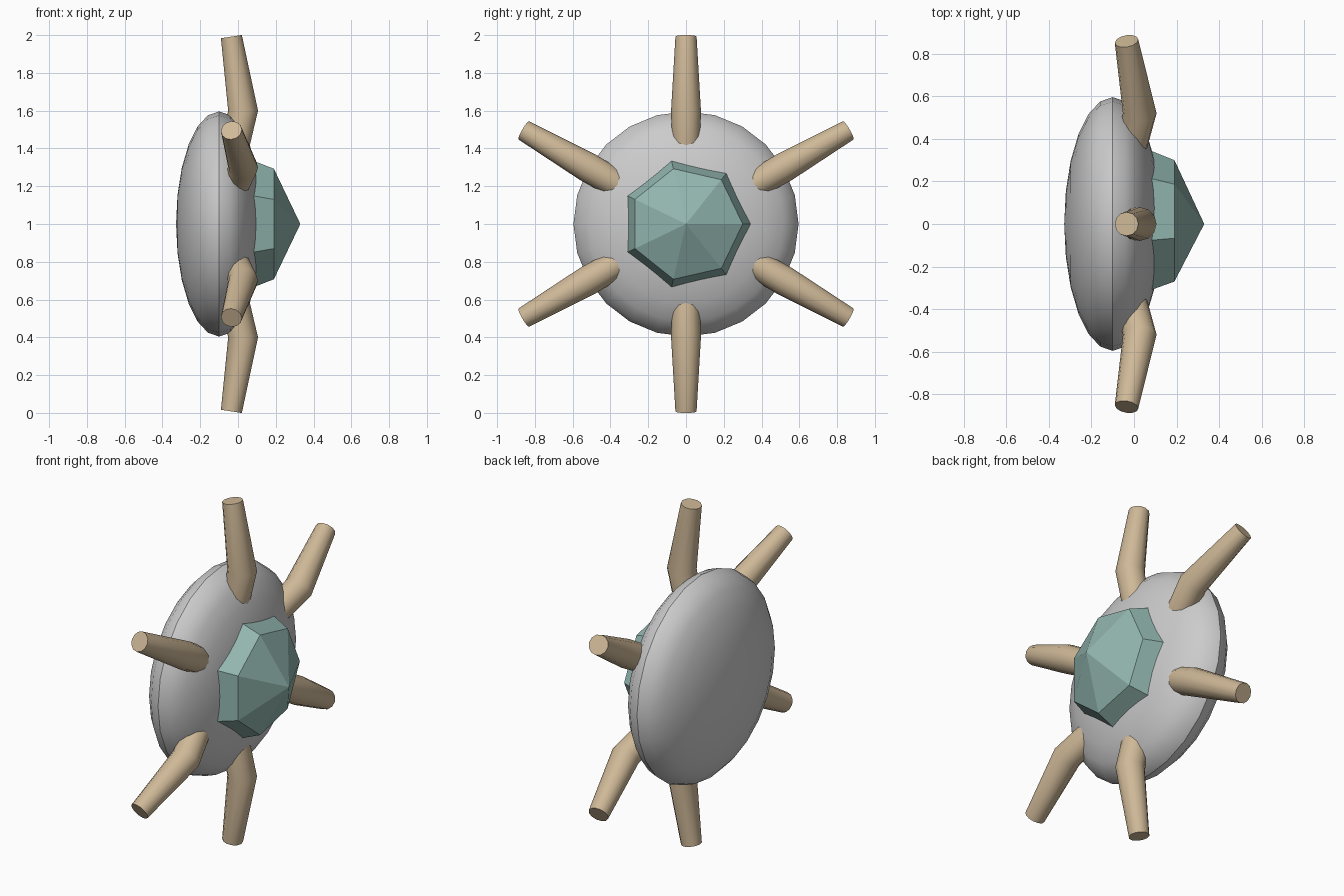
import bpy, bmesh
from math import sin, cos, pi, radians
from mathutils import Vector, Matrix

if "Cube" in bpy.data.objects:
    bpy.data.objects.remove(bpy.data.objects["Cube"])


def material(name, rgb):
    m = bpy.data.materials.new(name)
    m.diffuse_color = (*rgb, 1)
    m.use_nodes = True
    m.node_tree.nodes["Principled BSDF"].inputs["Base Color"].default_value = m.diffuse_color
    return m


def loft(name, rings, mat=None, apex=None, smooth=False):
    """Skin matching rings of points; cap the start, and cap or point the end."""
    bm = bmesh.new()
    loops = [[bm.verts.new(p) for p in r] for r in rings]
    n = len(loops[0])
    for a, b in zip(loops, loops[1:]):
        for i in range(n):
            j = (i + 1) % n
            bm.faces.new((a[i], a[j], b[j], b[i]))
    bm.faces.new(loops[0][::-1])
    if apex:
        tip = bm.verts.new(apex)
        for i in range(n):
            bm.faces.new((loops[-1][i], loops[-1][(i + 1) % n], tip))
    else:
        bm.faces.new(loops[-1])
    bmesh.ops.recalc_face_normals(bm, faces=bm.faces)
    me = bpy.data.meshes.new(name)
    bm.to_mesh(me)
    bm.free()
    ob = bpy.data.objects.new(name, me)
    bpy.context.collection.objects.link(ob)
    if mat:
        me.materials.append(mat)
    if smooth:
        shade(ob)
    return ob


def shade(ob):
    bpy.ops.object.select_all(action='DESELECT')
    ob.select_set(True)
    bpy.context.view_layer.objects.active = ob
    bpy.ops.object.shade_smooth_by_angle(angle=radians(35))


wood = material("tan", (0.62, 0.48, 0.31))
green = material("green", (0.29, 0.47, 0.43))
CENTRE = Vector((0, 0, 1))

# Flattened round body, poles along x
bpy.ops.mesh.primitive_uv_sphere_add(segments=24, ring_count=12, radius=1)
body = bpy.context.object
body.name = "body"
body.data.transform(Matrix.Translation((-0.1, 0, 1))
                    @ Matrix.Diagonal((0.228, 0.596, 0.596, 1))
                    @ Matrix.Rotation(pi / 2, 4, 'Y'))
shade(body)

# Seven-sided faceted gem on the front of the body
gem_rings = [[(x, r * cos(2 * pi * i / 7), 1 + r * sin(2 * pi * i / 7))
              for i in range(7)] for x, r in ((0.06, 0.352), (0.19, 0.30))]
loft("gem", gem_rings, green, apex=(0.33, 0, 1))

# Six bent, tapering spokes: (x, distance from centre, radius, ring tilt)
SPOKE = [(-0.04, 0.30, 0.073, -0.23), (0.027, 0.60, 0.079, 0.0), (-0.035, 0.992, 0.056, 0.155)]
SIDES = 12
for k in range(6):
    turn = Matrix.Rotation(k * pi / 3, 3, 'X')
    rings = []
    for x, d, r, tilt in SPOKE:
        ring = []
        for i in range(SIDES):
            a = 2 * pi * i / SIDES
            p = Vector((x + r * cos(a) * cos(tilt), r * sin(a), d + r * cos(a) * sin(tilt)))
            ring.append(CENTRE + turn @ p)
        rings.append(ring)
    loft(f"spoke_{k + 1}", rings, wood, smooth=True)
